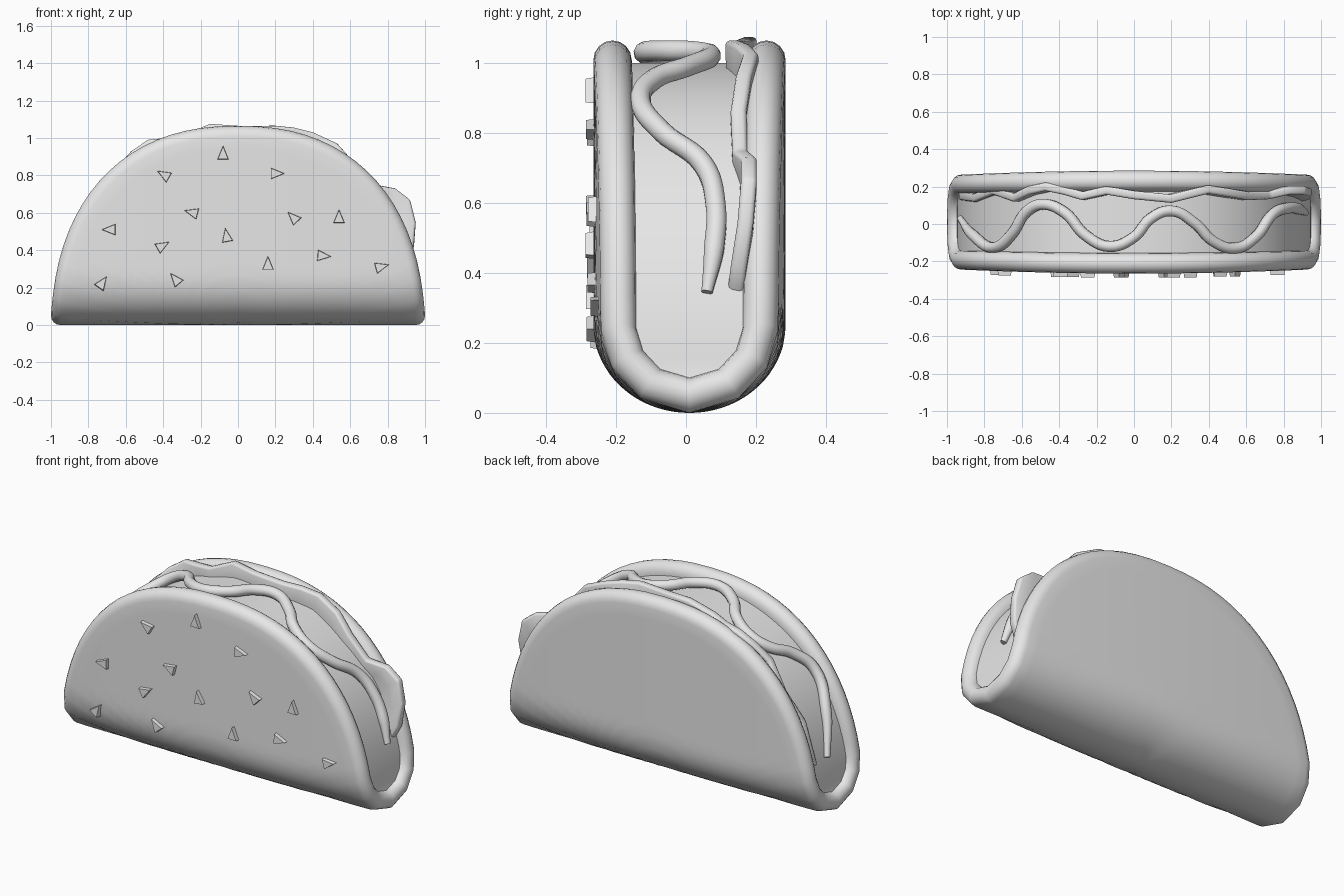
import bpy, bmesh, math
from math import sin, cos, pi

if "Cube" in bpy.data.objects:
    bpy.data.objects.remove(bpy.data.objects["Cube"])

grey = bpy.data.materials.new("plain_grey")
grey.use_nodes = True
grey.diffuse_color = (0.8, 0.8, 0.8, 1)
grey.node_tree.nodes["Principled BSDF"].inputs["Base Color"].default_value = (0.8, 0.8, 0.8, 1)


def finish(name, bm, smooth=True, angle=40):
    """Turn a bmesh into a named object with shading."""
    bmesh.ops.recalc_face_normals(bm, faces=bm.faces)
    mesh = bpy.data.meshes.new(name)
    bm.to_mesh(mesh)
    bm.free()
    obj = bpy.data.objects.new(name, mesh)
    bpy.context.collection.objects.link(obj)
    mesh.materials.append(grey)
    if smooth:
        bpy.ops.object.select_all(action="DESELECT")
        obj.select_set(True)
        bpy.context.view_layer.objects.active = obj
        bpy.ops.object.shade_smooth_by_angle(angle=math.radians(angle))
    return obj


def arch(x, half, top, power=2.2):
    """Height of the rounded arch at x."""
    return top * max(0, 1 - abs(x / half) ** power) ** (1 / power)


def oval(t, a, b, power):
    c, s = cos(t), sin(t)
    return (math.copysign(abs(c) ** (2 / power), c) * a,
            math.copysign(abs(s) ** (2 / power), s) * b)


# Folded shell: a thick oval sheet with a round rim, bent into a U
BEND, THICK, MIDDLE = 0.2, 0.05, 0.01
ARC = BEND * pi / 2


def fold(x, s, n):
    if abs(s) < ARC:
        a = s / BEND
        y, z = (BEND + n) * sin(a), 0.25 - (BEND + n) * cos(a)
    else:
        y, z = math.copysign(BEND + n, s), 0.25 + abs(s) - ARC
    bulge = 1 + 0.1 * max(0, 1 - x * x)
    return x, y * bulge + MIDDLE, z


flat = [i / 16 * (1 - THICK) for i in range(1, 16)]
profile = [(k, THICK) for k in flat]
profile += [(1 - THICK + THICK * cos(a), THICK * sin(a))
            for a in (pi / 2 - i * pi / 8 for i in range(9))]
profile += [(k, -THICK) for k in reversed(flat)]

bm = bmesh.new()
COUNT = 80
rings = []
for k, n in profile:
    ring = []
    for j in range(COUNT):
        x, s = oval(2 * pi * j / COUNT, 1, 1.129, 2.3)
        ring.append(bm.verts.new(fold(x * k, s * k, n)))
    rings.append(ring)
for r1, r2 in zip(rings, rings[1:]):
    for j in range(COUNT):
        m = (j + 1) % COUNT
        bm.faces.new((r1[j], r1[m], r2[m], r2[j]))
for ring, n in ((rings[0], THICK), (rings[-1], -THICK)):
    centre = bm.verts.new(fold(0, 0, n))
    for j in range(COUNT):
        bm.faces.new((centre, ring[j], ring[(j + 1) % COUNT]))
finish("folded_shell", bm)

# Filling: rounded half disc between the shell walls
bm = bmesh.new()
outline = [oval(pi * j / 48, 0.95, 1.0, 2.2) for j in range(49)]
front = [bm.verts.new((x, -0.17 + MIDDLE, max(z, 0.08))) for x, z in outline]
back = [bm.verts.new((x, 0.17 + MIDDLE, max(z, 0.08))) for x, z in outline]
bm.faces.new(front)
bm.faces.new(back)
for j in range(len(front)):
    m = (j + 1) % len(front)
    bm.faces.new((front[j], front[m], back[m], back[j]))
finish("filling", bm)

# Sauce: a wavy tube lying over the filling
wave = [(-0.93, 0.03), (-0.86, -0.06), (-0.74, -0.125), (-0.65, -0.05),
        (-0.58, 0.06), (-0.49, 0.105), (-0.37, 0.06), (-0.26, -0.06),
        (-0.13, -0.12), (0.0, -0.07), (0.09, 0.03), (0.2, 0.07),
        (0.33, 0.0), (0.42, -0.09), (0.54, -0.13), (0.65, -0.07),
        (0.74, 0.05), (0.82, 0.085), (0.88, 0.08), (0.92, 0.06)]
curve = bpy.data.curves.new("sauce_path", "CURVE")
curve.dimensions = "3D"
curve.bevel_depth = 0.03
curve.bevel_resolution = 3
curve.resolution_u = 6
curve.use_fill_caps = True
spline = curve.splines.new("BEZIER")
spline.bezier_points.add(len(wave) - 1)
for i, (point, (x, y)) in enumerate(zip(spline.bezier_points, wave)):
    point.co = (x, y, arch(x, 0.96, 1.035))
    point.handle_left_type = point.handle_right_type = "AUTO"
    point.radius = 0.55 if i in (0, len(wave) - 1) else 1
curve.materials.append(grey)
sauce = bpy.data.objects.new("sauce", curve)
bpy.context.collection.objects.link(sauce)

# Lettuce: a ruffled strip along the back wall
ruffle = [(-0.94, 0.15, 0.3), (-0.86, 0.14, 0.53), (-0.76, 0.18, 0.7),
          (-0.65, 0.14, 0.84), (-0.57, 0.18, 0.93), (-0.48, 0.2, 0.99),
          (-0.38, 0.18, 1.0), (-0.28, 0.15, 1.02), (-0.15, 0.18, 1.075),
          (0.0, 0.155, 1.065), (0.2, 0.135, 1.065), (0.3, 0.16, 1.055),
          (0.4, 0.185, 1.03), (0.53, 0.165, 0.97), (0.62, 0.15, 0.87),
          (0.73, 0.155, 0.75), (0.84, 0.18, 0.73), (0.92, 0.18, 0.67),
          (0.95, 0.17, 0.55), (0.94, 0.15, 0.42), (0.9, 0.14, 0.34)]
bm = bmesh.new()
rows = []
for k in (1, 0.93, 0.8):
    rows.append([bm.verts.new((x * k, y * k + 0.155 * (1 - k), z * k)) for x, y, z in ruffle])
for r1, r2 in zip(rows, rows[1:]):
    for j in range(len(ruffle) - 1):
        bm.faces.new((r1[j], r1[j + 1], r2[j + 1], r2[j]))
lettuce = finish("lettuce", bm, angle=60)
solid = lettuce.modifiers.new("thickness", "SOLIDIFY")
solid.thickness = 0.045
solid.offset = 0
bevel = lettuce.modifiers.new("soft_edge", "BEVEL")
bevel.width = 0.012
bevel.segments = 2

# Crumbs: small three-sided chips on the front wall (x, z, turn in degrees)
chips = [(-0.08, 0.91, 0), (-0.39, 0.8, 60), (0.2, 0.81, -90),
         (-0.24, 0.6, 75), (0.3, 0.57, 45), (0.54, 0.57, 0),
         (-0.68, 0.51, 90), (-0.41, 0.42, -60), (-0.06, 0.47, 10),
         (0.16, 0.32, 0), (0.45, 0.37, -95), (0.76, 0.31, -75),
         (-0.33, 0.24, 40), (-0.73, 0.22, -35)]
for i, (x, z, turn) in enumerate(chips):
    bm = bmesh.new()
    bmesh.ops.create_cone(bm, cap_ends=True, segments=3, radius1=0.058,
                          radius2=0.045, depth=0.07)
    chip = finish(f"crumb_{i + 1}", bm, smooth=False)
    wall = -0.25 * (1 + 0.1 * (1 - x * x)) + MIDDLE
    chip.location = (x, wall + 0.013, z)
    chip.scale = (0.7, 1, 1)
    chip.rotation_euler = (pi / 2, -math.radians(turn), 0)
